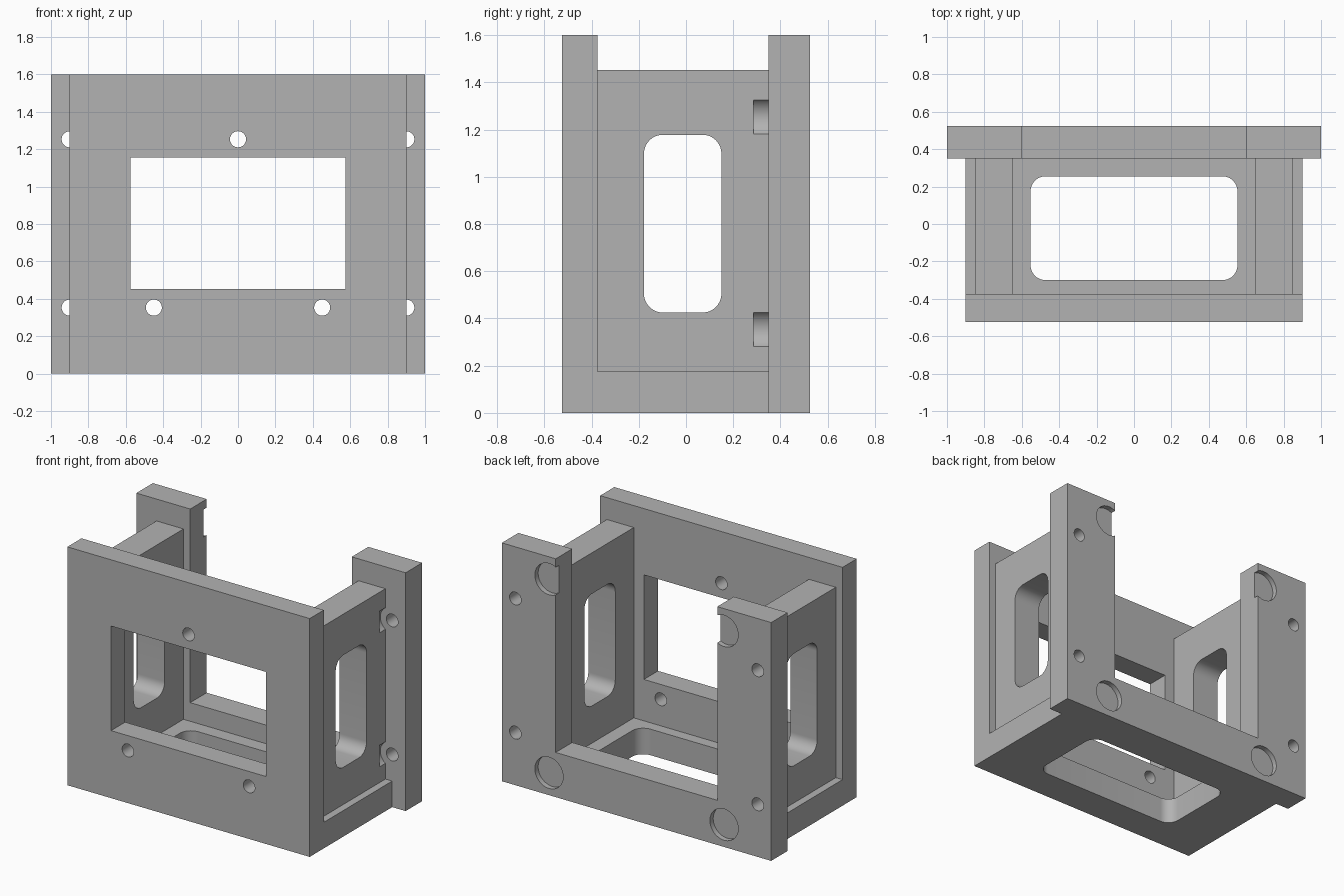
import bpy
import bmesh
from math import cos, sin, pi, radians
from mathutils import Matrix, Vector

cube = bpy.data.objects.get("Cube")
if cube:
    bpy.data.objects.remove(cube, do_unlink=True)

grey = bpy.data.materials.new("plain grey")
grey.use_nodes = True
grey.diffuse_color = (0.45, 0.45, 0.45, 1)
grey.node_tree.nodes["Principled BSDF"].inputs["Base Color"].default_value = grey.diffuse_color

# Axis maps: profile (u, v) plus depth w to x, y, z
ALONG = {
    "x": lambda u, v, w: (w, u, v),
    "y": lambda u, v, w: (u, w, v),
    "z": lambda u, v, w: (u, v, w),
}


def prism(name, outline, axis, start, end):
    """Extrude a closed 2D outline along an axis."""
    bm = bmesh.new()
    face = bm.faces.new([bm.verts.new(ALONG[axis](u, v, start)) for u, v in outline])
    grown = bmesh.ops.extrude_face_region(bm, geom=[face])["geom"]
    shift = Vector(ALONG[axis](0, 0, end - start))
    bmesh.ops.translate(bm, vec=shift, verts=[g for g in grown if isinstance(g, bmesh.types.BMVert)])
    bmesh.ops.recalc_face_normals(bm, faces=bm.faces)
    mesh = bpy.data.meshes.new(name)
    bm.to_mesh(mesh)
    bm.free()
    mesh.materials.append(grey)
    obj = bpy.data.objects.new(name, mesh)
    bpy.context.collection.objects.link(obj)
    return obj


def rect(u0, u1, v0, v1):
    return [(u0, v0), (u1, v0), (u1, v1), (u0, v1)]


def circle(u, v, r, n=48):
    return [(u + r * cos(2 * pi * i / n), v + r * sin(2 * pi * i / n)) for i in range(n)]


def rounded(u0, u1, v0, v1, r, n=10):
    centres = [(u1 - r, v1 - r), (u0 + r, v1 - r), (u0 + r, v0 + r), (u1 - r, v0 + r)]
    return [(cu + r * cos((q + i / n) * pi / 2), cv + r * sin((q + i / n) * pi / 2))
            for q, (cu, cv) in enumerate(centres) for i in range(n + 1)]


def cut(obj, outline, axis, start, end):
    """Subtract an extruded outline and discard the cutter."""
    cutter = prism("cutter", outline, axis, start, end)
    cutter.hide_render = True
    mod = obj.modifiers.new("cut", "BOOLEAN")
    mod.operation = "DIFFERENCE"
    mod.solver = "EXACT"
    mod.object = cutter
    bpy.context.view_layer.objects.active = obj
    bpy.ops.object.modifier_apply(modifier=mod.name)
    bpy.data.objects.remove(cutter, do_unlink=True)


FRONT, INNER, REAR, BACK = -0.525, -0.375, 0.35, 0.525
SCREW_Z = (0.353, 1.253)

# Front plate with square window and three screw holes
front = prism("front_plate", rect(-0.9, 0.9, 0, 1.6), "y", FRONT, INNER)
cut(front, rect(-0.575, 0.575, 0.453, 1.155), "y", -1, 0)
for x, z in ((0, 1.253), (-0.45, 0.353), (0.45, 0.353)):
    cut(front, circle(x, z, 0.043), "y", -1, 0)

# Floor with rounded opening
floor = prism("floor", rect(-0.9, 0.9, INNER, REAR), "z", 0, 0.175)
cut(floor, rounded(-0.553, 0.553, -0.3, 0.255, 0.08), "z", -1, 1)

# Side wall with rounded window and clearance for the screw heads, then mirrored
left_wall = prism("left_side_wall", rect(INNER, REAR, 0.175, 1.453), "x", 0.65, 0.85)
cut(left_wall, rounded(-0.178, 0.15, 0.425, 1.178, 0.08), "x", 0.3, 1.2)
for z in SCREW_Z:
    cut(left_wall, circle(0.9, z, 0.088), "y", 0.285, 0.5)
right_wall = left_wall.copy()
right_wall.data = left_wall.data.copy()
right_wall.name = "right_side_wall"
right_wall.data.transform(Matrix.Scale(-1, 4, (1, 0, 0)))
right_wall.data.flip_normals()
bpy.context.collection.objects.link(right_wall)

# U-shaped back frame with screw holes and shallow round recesses
u_outline = [(-1, 0), (1, 0), (1, 1.6), (0.6, 1.6), (0.6, 0.3),
             (-0.6, 0.3), (-0.6, 1.6), (-1, 1.6)]
back = prism("back_frame", u_outline, "y", REAR, BACK)
for side in (-1, 1):
    for z in SCREW_Z:
        cut(back, circle(side * 0.9, z, 0.043), "y", 0, 1)
    for z in (0.15, 1.45):
        cut(back, circle(side * 0.65, z, 0.105), "y", BACK - 0.035, 1)

# Smooth the round cuts, keep the edges sharp
bpy.ops.object.select_all(action="DESELECT")
for part in (front, floor, left_wall, right_wall, back):
    part.select_set(True)
bpy.context.view_layer.objects.active = front
bpy.ops.object.shade_smooth_by_angle(angle=radians(30))
